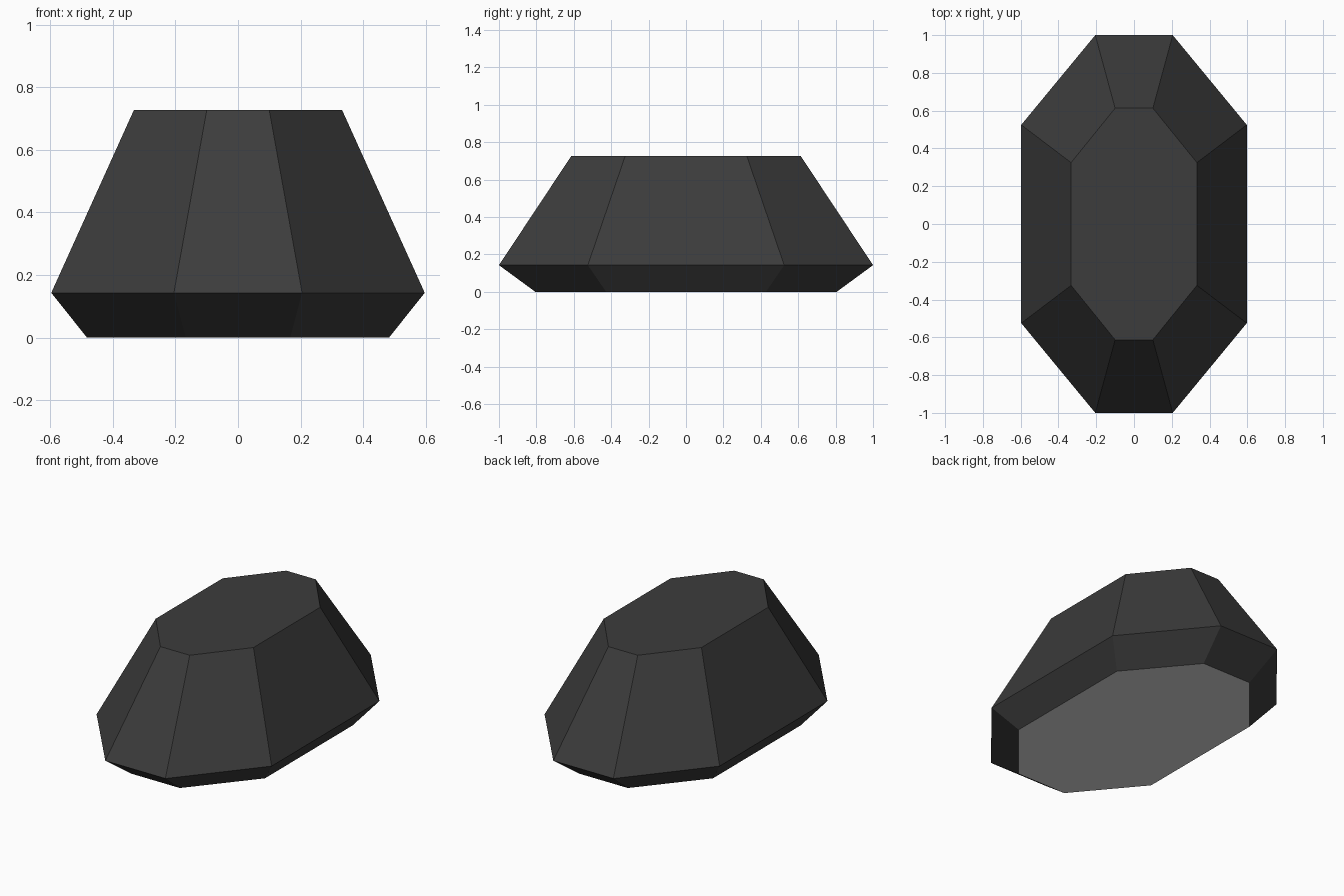
import bpy
import bmesh

cube = bpy.data.objects.get("Cube")
if cube:
    bpy.data.objects.remove(cube, do_unlink=True)


def make_material(name, value):
    mat = bpy.data.materials.new(name)
    mat.use_nodes = True
    color = (value, value, value, 1)
    mat.diffuse_color = color
    mat.node_tree.nodes["Principled BSDF"].inputs["Base Color"].default_value = color
    return mat


def octagon(bm, half_x, half_y, end_x, side_y, z):
    """Ring of eight corners: long sides at half_x, short ends at half_y."""
    quarter = [(half_x, side_y), (end_x, half_y)]
    ring = quarter + [(-x, y) for x, y in reversed(quarter)]
    ring += [(-x, -y) for x, y in ring]
    return [bm.verts.new((x, y, z)) for x, y in ring]


# Faceted body: base, widest girdle and flat top
bm = bmesh.new()
rings = [
    octagon(bm, 0.483, 0.805, 0.167, 0.427, 0),
    octagon(bm, 0.597, 1.0, 0.205, 0.525, 0.143),
    octagon(bm, 0.333, 0.613, 0.1, 0.325, 0.727),
]
for low, high in zip(rings, rings[1:]):
    for i in range(len(low)):
        j = (i + 1) % len(low)
        bm.faces.new((low[i], low[j], high[j], high[i]))
bm.faces.new(rings[-1])

# Pale underside
underside = bm.faces.new(rings[0][::-1])
underside.material_index = 1

bm.normal_update()
mesh = bpy.data.meshes.new("faceted_stone")
bm.to_mesh(mesh)
bm.free()
mesh.materials.append(make_material("charcoal", 0.045))
mesh.materials.append(make_material("pale grey", 0.7))
stone = bpy.data.objects.new("faceted_stone", mesh)
bpy.context.collection.objects.link(stone)
